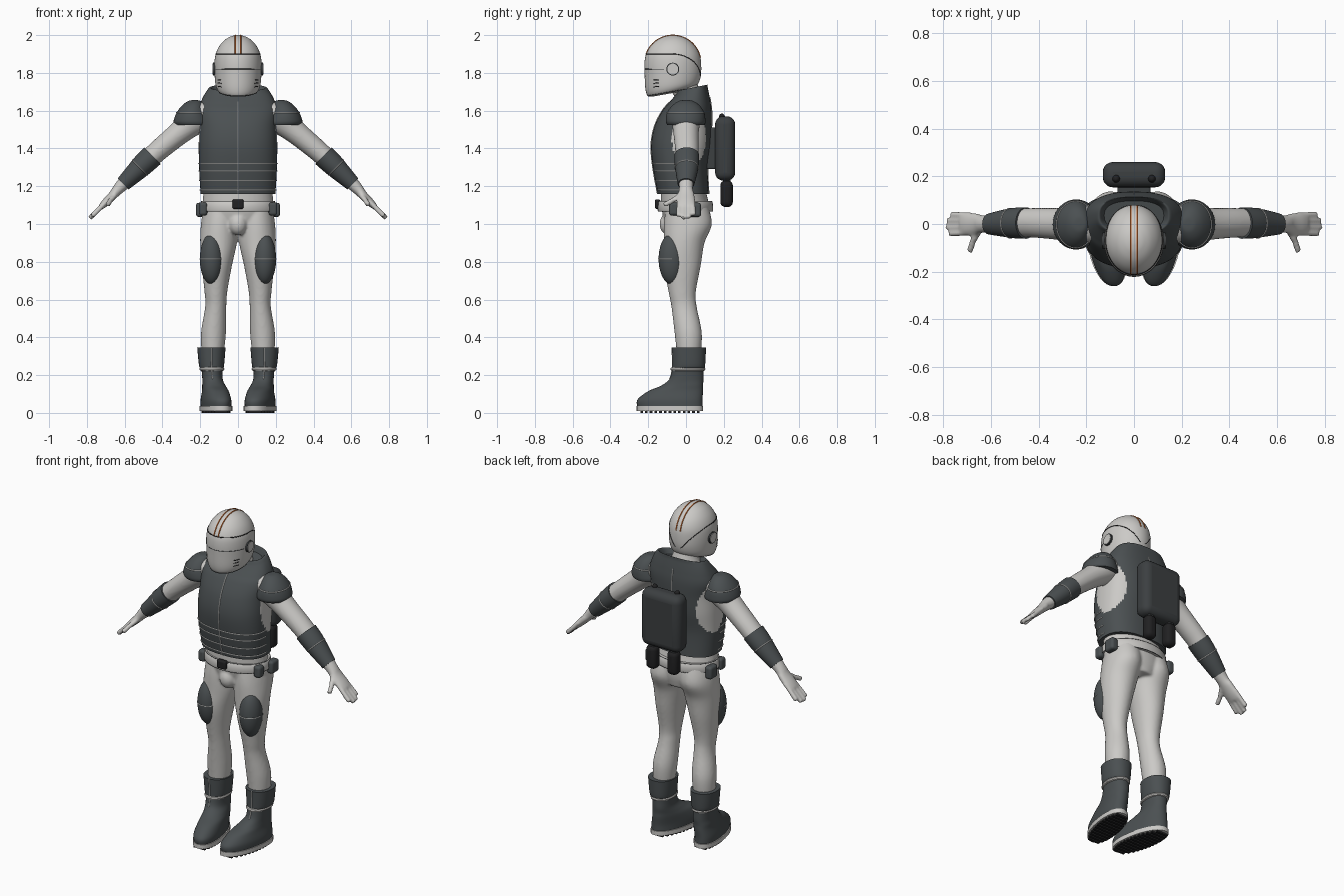
import bpy, bmesh, math
from math import sin, cos, pi, radians
from mathutils import Vector

if "Cube" in bpy.data.objects:
    bpy.data.objects.remove(bpy.data.objects["Cube"])


def material(name, *rgb):
    m = bpy.data.materials.new(name)
    m.use_nodes = True
    m.diffuse_color = (*rgb, 1)
    m.node_tree.nodes["Principled BSDF"].inputs["Base Color"].default_value = (*rgb, 1)
    return m


LIGHT = material("light_grey", .6, .59, .57)
DARK = material("dark_grey", .07, .08, .084)
CHARCOAL = material("charcoal", .045, .05, .053)
BLACK = material("black", .015, .015, .016)
WHITE = material("white", .75, .75, .73)
ORANGE = material("orange", .6, .15, .03)
FRONT, BACK = -pi / 2, pi / 2
SIDES = (("left", 1), ("right", -1))


def activate(obj):
    bpy.ops.object.select_all(action='DESELECT')
    obj.select_set(True)
    bpy.context.view_layer.objects.active = obj


def finish(obj, name, mat, angle=40):
    obj.name = name
    obj.data.materials.clear()
    obj.data.materials.append(mat)
    activate(obj)
    bpy.ops.object.shade_smooth_by_angle(angle=radians(angle))
    return obj


# Section: x, y, z, half width, half depth, slant (z by y), skew (x by y)
def sample(secs, t):
    full = [tuple(s) + (0,) * (7 - len(s)) for s in secs]
    i = min(int(t), len(full) - 2)
    f = t - i
    p, q, r, s = (full[min(max(i + k, 0), len(full) - 1)] for k in (-1, 0, 1, 2))
    return [(2 * b + (c - a) * f + (2 * a - 5 * b + 4 * c - d) * f * f
             + (3 * b - a - 3 * c + d) * f ** 3) / 2 for a, b, c, d in zip(p, q, r, s)]


def surface(secs, t, ang, grow=0, tilt=0, s=1, p=1):
    x, y, z, a, b, slant, skew = sample(secs, t)
    c, d = cos(ang), sin(ang)
    u = (a + grow) * math.copysign(abs(c) ** p, c)
    v = (b + grow) * math.copysign(abs(d) ** p, d)
    return Vector((s * (x + u * cos(tilt) + skew * v), y + v, z + u * sin(tilt) + slant * v))


def at(secs, z):
    steps = [k * (len(secs) - 1) / 500 for k in range(501)]
    return min(steps, key=lambda t: abs(sample(secs, t)[2] - z))


def loft(name, secs, mat, tilt=0, s=1, n=40, steps=6, p=1):
    bm = bmesh.new()
    total = (len(secs) - 1) * steps
    rings = [[bm.verts.new(surface(secs, k / steps, 2 * pi * j / n, 0, tilt, s, p))
              for j in range(n)] for k in range(total + 1)]
    for lo, hi in zip(rings, rings[1:]):
        for j in range(n):
            bm.faces.new((lo[j], lo[(j + 1) % n], hi[(j + 1) % n], hi[j]))
    bm.faces.new(rings[0])
    bm.faces.new(rings[-1])
    bmesh.ops.recalc_face_normals(bm, faces=bm.faces)
    me = bpy.data.meshes.new(name)
    bm.to_mesh(me)
    bm.free()
    obj = bpy.data.objects.new(name, me)
    bpy.context.collection.objects.link(obj)
    return finish(obj, name, mat)


def line(name, pts, mat, r=.003, loop=False):
    cu = bpy.data.curves.new(name, 'CURVE')
    cu.dimensions, cu.bevel_depth, cu.bevel_resolution = '3D', r, 2
    cu.use_fill_caps = True
    sp = cu.splines.new('POLY')
    sp.points.add(len(pts) - 1)
    for point, co in zip(sp.points, pts):
        point.co = (*co, 1)
    sp.use_cyclic_u = loop
    obj = bpy.data.objects.new(name, cu)
    bpy.context.collection.objects.link(obj)
    activate(obj)
    bpy.ops.object.convert(target='MESH')
    return finish(bpy.context.object, name, mat)


def band(name, secs, t, mat, start=0, end=2 * pi, r=.003, **kw):
    pts = [surface(secs, t, start + (end - start) * k / 48, **kw) for k in range(49)]
    return line(name, pts, mat, r)


def ball(name, loc, size, mat):
    bpy.ops.mesh.primitive_uv_sphere_add(segments=32, ring_count=20, location=loc)
    bpy.context.object.scale = size
    return finish(bpy.context.object, name, mat)


def box(name, loc, size, mat, bevel=.01):
    bpy.ops.mesh.primitive_cube_add(size=1, location=loc)
    obj = bpy.context.object
    obj.scale = size
    bpy.ops.object.transform_apply(location=False, rotation=False, scale=True)
    if bevel:
        mod = obj.modifiers.new("round", 'BEVEL')
        mod.width, mod.segments = bevel, 5
    return finish(obj, name, mat)


# Body: torso, legs, arms and hands fused into one skin
torso = [(0, .01, .95, .1, .1), (0, .005, 1.02, .185, .12), (0, -.005, 1.1, .188, .127),
         (0, -.015, 1.2, .182, .12), (0, -.02, 1.4, .19, .135), (0, 0, 1.56, .18, .11),
         (0, .02, 1.65, .11, .075), (0, 0, 1.7, .078, .075), (0, -.02, 1.78, .07, .07)]
leg = [(.135, .015, .28, .055, .06), (.13, .012, .42, .066, .072), (.118, -.01, .56, .056, .067),
       (.117, -.02, .64, .06, .072), (.112, -.02, .78, .08, .098), (.103, -.01, .9, .097, .108),
       (.098, .01, 1, .098, .127), (.09, .005, 1.1, .09, .11)]
arm = [(.1, 0, 1.6, .07, .07), (.2, 0, 1.57, .085, .08), (.3, 0, 1.49, .064, .068),
       (.42, .005, 1.39, .056, .062), (.49, .005, 1.325, .052, .058), (.62, 0, 1.2, .033, .037),
       (.66, 0, 1.155, .024, .045), (.7, 0, 1.115, .021, .05), (.725, 0, 1.09, .016, .045)]
skin = [loft("body", torso, LIGHT), ball("groin", (0, -.09, 1), (.05, .05, .06), LIGHT)]
for side, s in SIDES:
    skin.append(loft("leg", leg, LIGHT, s=s))
    skin.append(loft("arm", arm, LIGHT, pi / 4, s))
    for y, reach in ((.036, .062), (.013, .078), (-.012, .08), (-.036, .068)):
        tip = (s * (.705 + reach), y * 1.15, 1.11 - reach)
        skin.append(line("finger", [(s * .7, y, 1.115), tip], LIGHT, .0135))
    skin.append(line("thumb", [(s * .645, -.02, 1.16), (s * .675, -.07, 1.125),
                               (s * .69, -.115, 1.1)], LIGHT, .0145))
activate(skin[0])
for part in skin:
    part.select_set(True)
bpy.ops.object.join()
body = bpy.context.object
mod = body.modifiers.new("fuse", 'REMESH')
mod.mode, mod.voxel_size, mod.use_smooth_shade = 'VOXEL', .008, True
mod = body.modifiers.new("soften", 'SMOOTH')
mod.factor, mod.iterations = .5, 5
finish(body, "body", LIGHT, 80)

# Vest with collar, arm openings and piping
vest = [(0, -.015, 1.16, .198, .135), (0, -.03, 1.3, .206, .145), (0, -.027, 1.42, .208, .157),
        (0, -.015, 1.52, .205, .15), (0, .005, 1.6, .21, .13), (0, .017, 1.65, .195, .11, .1),
        (0, .03, 1.7, .168, .086, .2), (0, .035, 1.722, .145, .077, .2),
        (0, .035, 1.69, .125, .062, .2)]
V = dict(p=.8, grow=.001)
shell = loft("vest", vest, DARK, n=96, steps=10, p=.8)
shell.data.materials.append(LIGHT)
for f in shell.data.polygons:
    x, y, z = f.center
    if abs(x) > .12 and ((z - 1.46) / .16) ** 2 + ((y - .015) / .09) ** 2 < 1:
        f.material_index = 1
for z in (1.18, 1.23, 1.28, 1.32):
    band("vest_piping", vest, at(vest, z), WHITE, pi, 2 * pi, **V)
for name, ang in (("front_zip", FRONT), ("back_seam", BACK)):
    line(name, [surface(vest, k * at(vest, 1.66) / 40, ang, **V) for k in range(41)], WHITE)

# Helmet with dome, seams, vents, ear discs and stripes
dome = [(0, -.07, 1.85 + .15 * sin(radians(d)), .125 * cos(radians(d)), .15 * cos(radians(d)))
        for d in (0, 18, 36, 54, 70, 82, 89)]
helmet = [(0, -.09, 1.69, .075, .09, .18), (0, -.083, 1.7, .1, .12, .18),
          (0, -.075, 1.73, .117, .14, .1), (0, -.07, 1.79, .124, .149)] + dome
loft("helmet", helmet, LIGHT, n=64)
band("brow_seam", helmet, at(helmet, 1.9), BLACK, pi, 2 * pi, .0025)
band("visor_seam", helmet, at(helmet, 1.82), CHARCOAL, pi * 1.1, 1.9 * pi, .0015)
band("helmet_rim", helmet, 1, CHARCOAL, r=.002)
for side, s in SIDES:
    sweep = [surface(helmet, at(helmet, 1.9 - .12 * (k / 20) ** 2), k * pi / 44, s=s)
             for k in range(21)]
    line(side + "_shell_seam", sweep, BLACK, .002)
    for z in (1.735, 1.75, 1.765):
        band(side + "_vent", helmet, at(helmet, z), BLACK, -.75, -.5, .0025, s=s)
    for name, r, depth, mat in (("ear_ring", .034, .012, CHARCOAL), ("ear_disc", .029, .018, LIGHT)):
        bpy.ops.mesh.primitive_cylinder_add(vertices=32, radius=r, depth=depth,
                                            location=(s * .126, -.07, 1.82), rotation=(0, pi / 2, 0))
        finish(bpy.context.object, side + "_" + name, mat)
    arc = [radians(20 + 4 * k) for k in range(38)]
    line(side + "_stripe", [(s * .014, -.07 - .149 * cos(a), 1.85 + .149 * sin(a)) for a in arc],
         ORANGE, .0035)

# Limb armour and boots
pad = [(.24, 0, 1.525, .095, .1), (.243, -.002, 1.545, .098, .105), (.245, -.002, 1.59, .08, .098),
       (.238, 0, 1.63, .055, .07), (.23, 0, 1.652, .03, .035), (.228, 0, 1.656, .004, .005)]
cuff = [(.453, .004, 1.362, .062, .066), (.5, .004, 1.317, .059, .064), (.55, .003, 1.268, .051, .056),
        (.608, 0, 1.212, .041, .044)]
boot = [(.117, -.085, .03, .073, .172, 0, .18), (.117, -.085, .07, .073, .172, 0, .18),
        (.12, -.055, .115, .066, .145, 0, .15), (.128, -.02, .145, .06, .11, 0, .1),
        (.135, .003, .18, .054, .09), (.138, .01, .23, .056, .083), (.14, .015, .25, .066, .086),
        (.141, .016, .345, .075, .09)]
sole = [(.117, -.085, z, .079, .176, 0, .18) for z in (.01, .02, .036)]
for side, s in SIDES:
    loft(side + "_shoulder_pad", pad, DARK, s=s)
    band(side + "_shoulder_piping", pad, at(pad, 1.59), WHITE, s=s)
    loft(side + "_forearm_guard", cuff, DARK, pi / 4, s)
    band(side + "_guard_piping", cuff, 1.4, WHITE, tilt=pi / 4, s=s)
    ball(side + "_thigh_pad", (s * .14, -.075, .815), (.062, .07, .135), DARK)
    arc = [pi + pi * k / 24 for k in range(25)]
    line(side + "_thigh_piping", [(s * .14 + .062 * cos(a), -.075 + .07 * sin(a), .815)
                                  for a in arc], WHITE, .0025)
    loft(side + "_boot", boot, DARK, s=s, p=.9)
    band(side + "_boot_band", boot, at(boot, .232), LIGHT, r=.01, s=s)
    line(side + "_boot_seam", [surface(boot, 4 + k / 8, FRONT, s=s) for k in range(25)], WHITE)
    loft(side + "_sole", sole, LIGHT, s=s, p=.9)
    for k in range(13):
        v = -.15 + .025 * k
        width = .14 * math.sqrt(1 - (v / .176) ** 2)
        box(side + "_tread", (s * (.117 + .18 * v), v - .085, .007), (width, .014, .014), BLACK, 0)

# Belt, buckle and pouches
belt = [(0, -.003, z, a, a - .053) for z, a in ((1.068, .196), (1.073, .2), (1.115, .197), (1.12, .19))]
loft("belt", belt, LIGHT, steps=2)
for t in (.5, 2.5):
    band("belt_edge", belt, t, CHARCOAL, r=.0015)
box("buckle", (0, -.15, 1.105), (.06, .03, .05), BLACK)
for side, s in SIDES:
    box(side + "_large_pouch", (s * .2, .045, 1.075), (.045, .07, .075), DARK, .015)
    box(side + "_small_pouch", (s * .185, -.065, 1.08), (.045, .05, .07), DARK, .015)

# Backpack with mount, top knobs and bottles
box("backpack", (0, .207, 1.4), (.262, .106, .34), CHARCOAL, .042)
box("backpack_mount", (0, .14, 1.4), (.14, .08, .22), CHARCOAL)
for side, s in SIDES:
    ball(side + "_knob", (s * .075, .19, 1.565), (.016, .016, .02), BLACK)
    box(side + "_bottle", (s * .07, .215, 1.16), (.068, .066, .14), BLACK, .026)
    box(side + "_bottle_neck", (s * .07, .215, 1.24), (.04, .04, .06), CHARCOAL)
